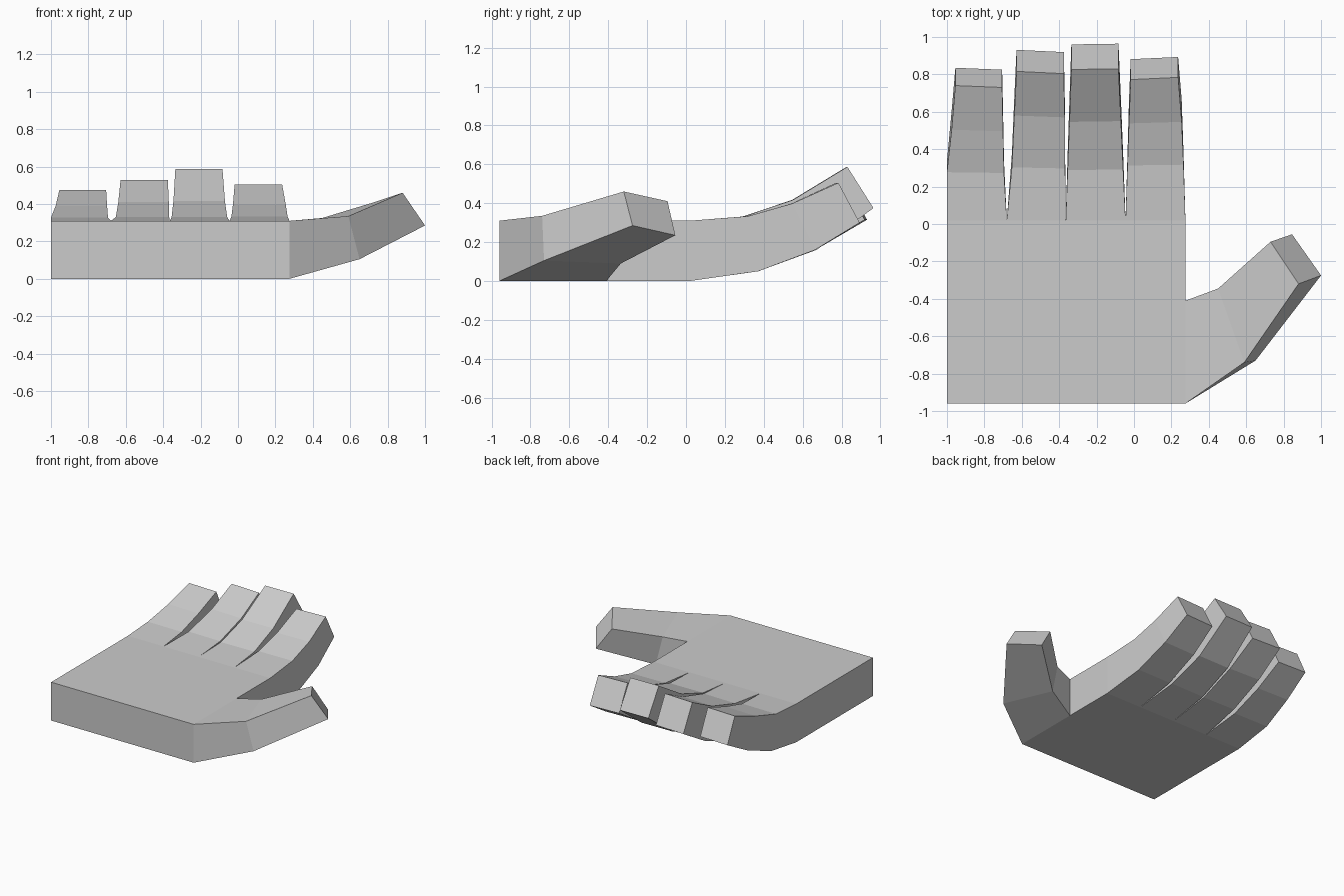
import bpy, bmesh

bm = bmesh.new()
T = 0.31                                   # palm thickness
FRONT, KNUCKLE, RIGHT, WEB = -0.96, 0.02, 0.275, -0.41
bounds = [-1.0, -0.68, -0.365, -0.045, RIGHT]   # finger roots along the knuckle line


def face(points):
    return bm.faces.new([bm.verts.new(p) for p in points])


def loft(rings):
    """Skin four-sided rings in order and cap only the far end."""
    for a, b in zip(rings, rings[1:]):
        for i in range(4):
            j = (i + 1) % 4
            face([a[i], a[j], b[j], b[i]])
    face(rings[-1])


# palm: slab left open where fingers and thumb grow out
outline = [(-1, FRONT), (RIGHT, FRONT), (RIGHT, WEB)] + [(x, KNUCKLE) for x in reversed(bounds)]
face([(x, y, T) for x, y in outline])
face([(x, y, 0) for x, y in outline])
for (x0, y0), (x1, y1) in [(outline[0], outline[1]), (outline[2], outline[3]), (outline[-1], outline[0])]:
    face([(x0, y0, 0), (x1, y1, 0), (x1, y1, T), (x0, y0, T)])

# fingers: (left x, right x, tilt, top y, top z, bottom y, bottom z) at joint, joint, tip
fingers = [
    [(-1.0, -0.695, 0.002, 0.275, 0.327, 0.335, 0.05), (-0.975, -0.70, 0.004, 0.50, 0.39, 0.60, 0.15),
     (-0.955, -0.705, 0.005, 0.735, 0.475, 0.83, 0.275)],
    [(-0.653, -0.368, 0.003, 0.30, 0.33, 0.37, 0.05), (-0.64, -0.37, 0.005, 0.575, 0.41, 0.67, 0.165),
     (-0.628, -0.375, 0.006, 0.81, 0.527, 0.925, 0.315)],
    [(-0.355, -0.058, -0.002, 0.29, 0.33, 0.37, 0.05), (-0.345, -0.07, -0.002, 0.548, 0.417, 0.67, 0.16),
     (-0.335, -0.083, -0.002, 0.828, 0.587, 0.962, 0.375)],
    [(-0.035, 0.265, -0.002, 0.315, 0.333, 0.37, 0.05), (-0.027, 0.255, -0.004, 0.542, 0.398, 0.66, 0.16),
     (-0.018, 0.236, -0.006, 0.778, 0.505, 0.887, 0.30)],
]
for x0, x1, joints in zip(bounds, bounds[1:], fingers):
    rings = [[(x0, KNUCKLE, T), (x1, KNUCKLE, T), (x1, KNUCKLE, 0), (x0, KNUCKLE, 0)]]
    for l, r, t, ty, tz, by, bz in joints:
        rings.append([(l, ty + t, tz), (r, ty - t, tz), (r, by - t, bz), (l, by + t, bz)])
    loft(rings)

# thumb
loft([
    [(RIGHT, FRONT, T), (RIGHT, WEB, T), (RIGHT, WEB, 0), (RIGHT, FRONT, 0)],
    [(0.59, -0.74, 0.335), (0.45, -0.345, 0.325), (0.505, -0.335, 0.09), (0.65, -0.73, 0.105)],
    [(0.88, -0.32, 0.46), (0.73, -0.095, 0.41), (0.845, -0.055, 0.235), (1.0, -0.275, 0.285)],
])

# weld the parts into one skin
bmesh.ops.remove_doubles(bm, verts=bm.verts[:], dist=0.0005)
bmesh.ops.recalc_face_normals(bm, faces=bm.faces[:])
mesh = bpy.data.meshes.new("open_hand")
bm.to_mesh(mesh)
bm.free()
bpy.context.collection.objects.link(bpy.data.objects.new("open_hand", mesh))
